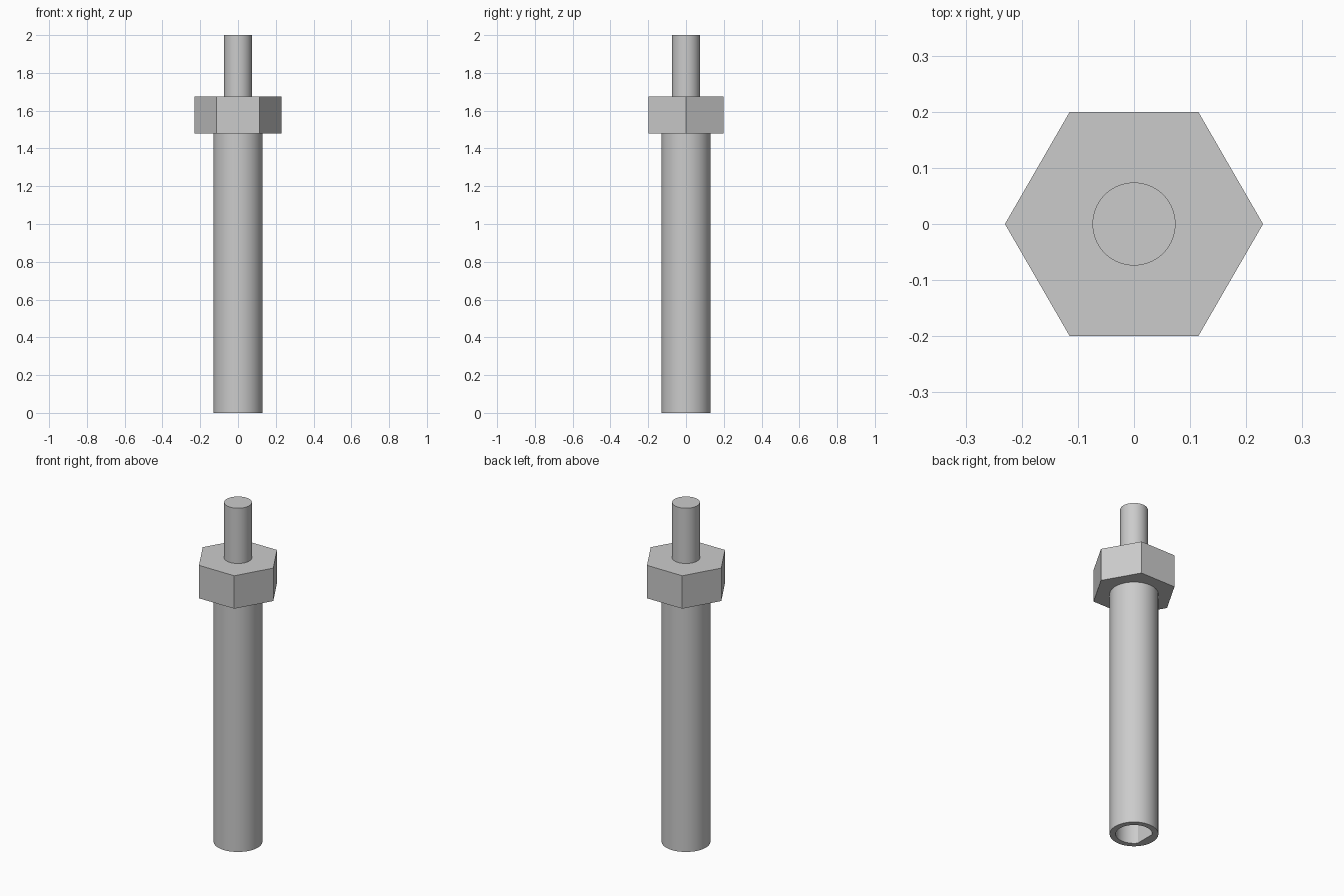
import bpy
import bmesh
from math import cos, sin, tau, radians

SIDES = 96

cube = bpy.data.objects.get("Cube")
if cube:
    bpy.data.objects.remove(cube, do_unlink=True)

steel = bpy.data.materials.new("plain grey")
steel.use_nodes = True
grey = (0.6, 0.6, 0.6, 1)
steel.diffuse_color = grey
steel.node_tree.nodes["Principled BSDF"].inputs["Base Color"].default_value = grey


def ring(bm, radius, z, sides=SIDES, flat=None):
    """Ring of vertices; flat cuts it off into a D on the -x side."""
    verts = []
    for i in range(sides):
        x, y = radius * cos(tau * i / sides), radius * sin(tau * i / sides)
        if flat is not None:
            x = max(x, -flat)
        verts.append(bm.verts.new((x, y, z)))
    return verts


def solid(name, sections, sides=SIDES):
    """Skin a stack of (radius, z, flat) sections and cap both ends."""
    bm = bmesh.new()
    rings = [ring(bm, r, z, sides, flat) for r, z, flat in sections]
    for a, b in zip(rings, rings[1:]):
        for i in range(sides):
            j = (i + 1) % sides
            bm.faces.new((a[i], a[j], b[j], b[i]))
    bm.faces.new(rings[0])
    bm.faces.new(rings[-1])
    bmesh.ops.recalc_face_normals(bm, faces=bm.faces)
    mesh = bpy.data.meshes.new(name)
    bm.to_mesh(mesh)
    bm.free()
    mesh.materials.append(steel)
    obj = bpy.data.objects.new(name, mesh)
    bpy.context.collection.objects.link(obj)
    return obj


# Long sleeve with a blind D-shaped socket in its lower end
sleeve = solid("sleeve", [
    (0.13, 1.5, None),
    (0.13, 0, None),
    (0.098, 0, 0.077),
    (0.098, 0.8, 0.077),
])

# Hexagonal collar with points on the x axis
collar = solid("hex_collar", [(0.23, 1.48, None), (0.23, 1.674, None)], sides=6)

# Thin pin on top
pin = solid("top_pin", [(0.074, 1.6, None), (0.074, 2, None)])

# Round walls smooth, rims and flats sharp
bpy.ops.object.select_all(action="DESELECT")
for part in (sleeve, pin):
    part.select_set(True)
bpy.context.view_layer.objects.active = sleeve
bpy.ops.object.shade_smooth_by_angle(angle=radians(25))
